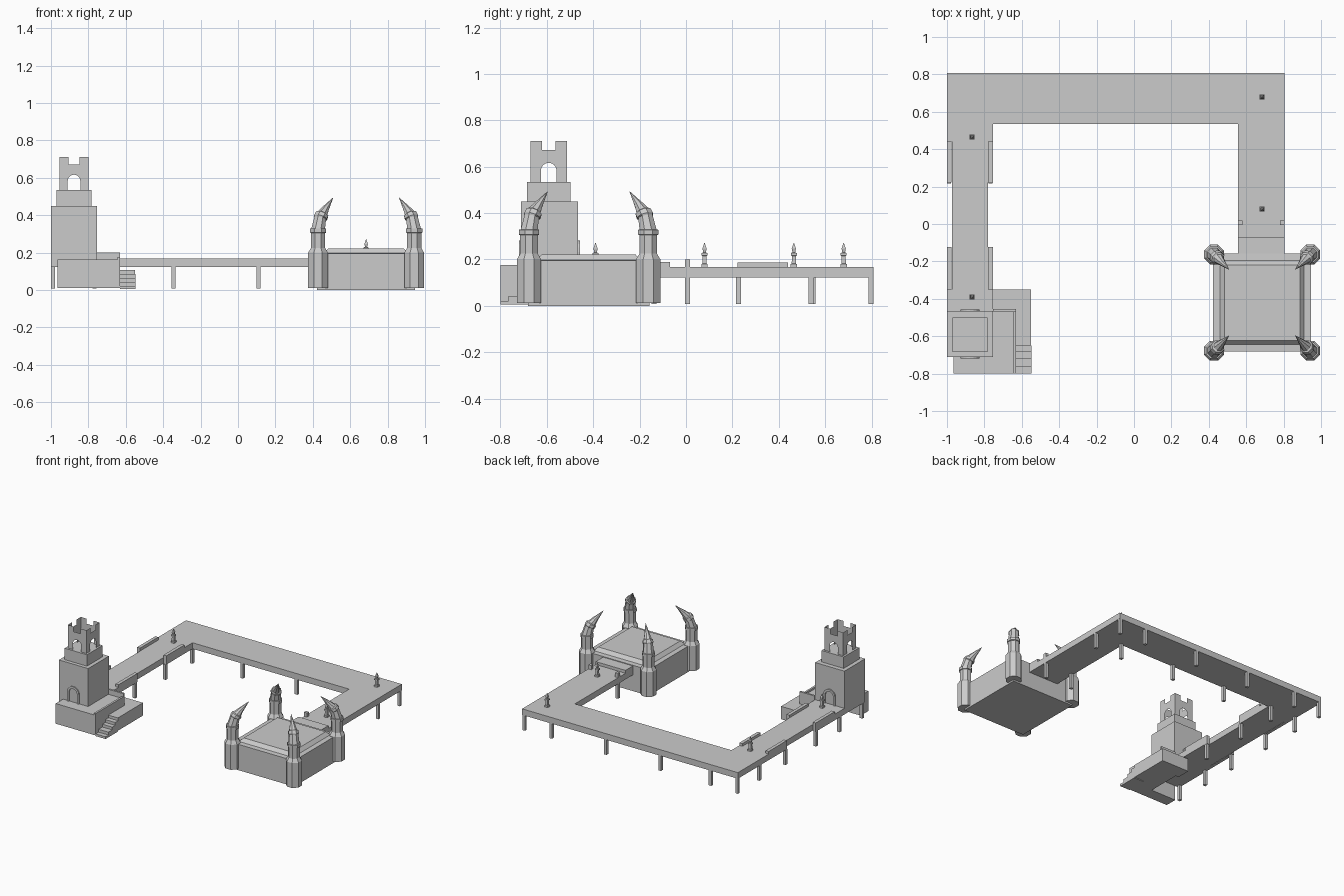
import bpy, bmesh, math
from mathutils import Vector, Matrix

if "Cube" in bpy.data.objects:
    bpy.data.objects.remove(bpy.data.objects["Cube"])


def finish(name, bm):
    bmesh.ops.recalc_face_normals(bm, faces=bm.faces)
    me = bpy.data.meshes.new(name)
    bm.to_mesh(me)
    bm.free()
    ob = bpy.data.objects.new(name, me)
    bpy.context.collection.objects.link(ob)
    return ob


def box(name, x0, x1, y0, y1, z0, z1):
    bm = bmesh.new()
    size = Matrix.Diagonal((x1 - x0, y1 - y0, z1 - z0, 1))
    mid = Matrix.Translation(((x0 + x1) / 2, (y0 + y1) / 2, (z0 + z1) / 2))
    bmesh.ops.create_cube(bm, size=1, matrix=mid @ size)
    return finish(name, bm)


def prism(name, pts, push):
    """Extrude a 3D outline along the vector push."""
    bm = bmesh.new()
    f = bm.faces.new([bm.verts.new(p) for p in pts])
    r = bmesh.ops.extrude_face_region(bm, geom=[f], use_keep_orig=True)
    bmesh.ops.translate(bm, vec=push, verts=[v for v in r["geom"] if isinstance(v, bmesh.types.BMVert)])
    return finish(name, bm)


def loft(name, rings, sides):
    """Skin rings given as (x, y, z, radius, tilt axis, tilt)."""
    bm = bmesh.new()
    loops = []
    for x, y, z, r, axis, tilt in rings:
        rot = Matrix.Rotation(tilt, 3, axis)
        loop = []
        for i in range(sides):
            a = 2 * math.pi * (i + .5) / sides
            p = rot @ Vector((r * math.cos(a), r * math.sin(a), 0))
            loop.append(bm.verts.new(p + Vector((x, y, z))))
        loops.append(loop)
    for a, b in zip(loops, loops[1:]):
        for i in range(sides):
            j = (i + 1) % sides
            bm.faces.new((a[i], a[j], b[j], b[i]))
    bm.faces.new(loops[0])
    bm.faces.new(loops[-1])
    return finish(name, bm)


def arch(cx, half, z0, spring, n=8):
    """Arch outline from lower right over the top to lower left."""
    pts = [(cx + half, z0)]
    for i in range(n + 1):
        a = math.pi * i / n
        pts.append((cx + half * math.cos(a), spring + half * math.sin(a)))
    return pts + [(cx - half, z0)]


# Raised walkway
DB, DT = .122, .168
plan = [(-1, .808), (.805, .808), (.805, -.07), (.555, -.07), (.555, .535), (-.755, .535),
        (-.755, .44), (-.78, .44), (-.78, -.35), (-.755, -.35), (-.755, -.71),
        (-1, -.71), (-1, -.35), (-.972, -.35), (-.972, .44), (-1, .44)]
prism("walkway_deck", [(x, y, DB) for x, y in plan], (0, 0, DT - DB))

# Side rails on the left arm
for y0, y1 in ((.222, .44), (-.35, -.122)):
    for x0, x1 in ((-1, -.975), (-.78, -.755)):
        box("walkway_rail", x0, x1, y0, y1, DB, .188)

# Support posts
posts = [(x, y) for x in (.11, -.345, -.767) for y in (.797, .547)]
posts += [(x, y) for x in (.567, .793) for y in (.797, .54, .006)]
posts += [(-.989, y) for y in (.797, .54, .227, -.138, -.42, -.69)]
posts += [(-.767, y) for y in (.227, -.138)]
for x, y in posts:
    box("support_post", x - .011, x + .011, y - .011, y + .011, .008, DB)

# Steps and gate stubs leading to the platform
box("platform_step", .555, .805, -.16, -.07, DB, .19)
for x in (.555, .78):
    box("gate_stub", x, x + .025, -.005, .018, DB, .2)

# Small lamp pillars
for x, y in ((-.865, .465), (-.865, -.39), (.685, .68), (.685, .08)):
    prof = [(DT, .019), (.18, .019), (.182, .013), (.215, .012), (.217, .018),
            (.228, .018), (.23, .008), (.247, .013), (.272, .001)]
    loft("lamp_pillar", [(x, y, z, r, "X", 0) for z, r in prof], 4)

# Square platform with stepped, bevelled top
PX, PY = .685, -.42
S2 = math.sqrt(2)
prof = [(0, .262), (.195, .262), (.197, .225), (.222, .202)]
loft("platform", [(PX, PY, z, h * S2, "X", 0) for z, h in prof], 4)

# Corner turrets with horns bending to the centre
for sx in (-1, 1):
    for sy in (-1, 1):
        x, y = PX + sx * .257, PY + sy * .257
        col = [(.012, .057), (.2, .057), (.225, .041), (.305, .041), (.307, .047),
               (.328, .047), (.33, .036)]
        loft("turret", [(x, y, z, r, "X", 0) for z, r in col], 8)
        axis = Vector((sy, -sx, 0)).normalized()
        horn = [(0, .325, .040, 0), (.012, .385, .034, .3), (.014, .388, .039, .45),
                (.022, .405, .037, .55), (.024, .408, .029, .6), (.042, .437, .019, .7), (.08, .493, .001, .7)]
        loft("turret_horn", [(x - sx * d, y - sy * d, z, r, axis, t) for d, z, r, t in horn], 8)

# Tower body
TX, TY = -.877, -.592
box("tower_body", -1, -.755, -.712, -.465, DB, .449)
box("tower_upper", TX - .093, TX + .093, TY - .093, TY + .093, .449, .535)

# Thin-walled crown with arches and battlements
H, G = .078, .029
outline = [(-H, .535), (-H, .71), (-G, .71), (-G, .672), (G, .672), (G, .71), (H, .71), (H, .535)]
outline += arch(0, .034, .535, .583)
bm = bmesh.new()
for k in range(4):
    m = Matrix.Translation((TX, TY, 0)) @ Matrix.Rotation(k * math.pi / 2, 4, "Z")
    bm.faces.new([bm.verts.new(m @ Vector((u, -H, z))) for u, z in outline])
bmesh.ops.remove_doubles(bm, verts=bm.verts, dist=1e-5)
finish("tower_crown", bm)

# Door surrounds on front and back
frame = arch(TX, .05, .16, .232) + arch(TX, .034, .16, .232)[::-1]
for y in (-.72, -.466):
    prism("door_surround", [(x, y, z) for x, z in frame], (0, .01, 0))

# Tower base, L-shaped under the tower
base = [(-.965, -.8), (-.63, -.8), (-.63, -.455), (-.755, -.455), (-.755, -.71), (-.965, -.71)]
prism("tower_base", [(x, y, .01) for x, y in base], (0, 0, .152))
box("base_parapet_side", -.645, -.63, -.8, -.455, .16, .176)
box("base_parapet_back", -.755, -.63, -.47, -.455, .16, .2)

# Landing and stairs
box("landing_back", -.78, -.55, -.455, -.35, .01, .107)
box("landing_side", -.63, -.55, -.65, -.455, .01, .107)
for i, y in enumerate((-.8, -.765, -.72, -.685)):
    box("stair_step", -.632, -.548, y, -.65, .005, .022 + .0215 * i)
